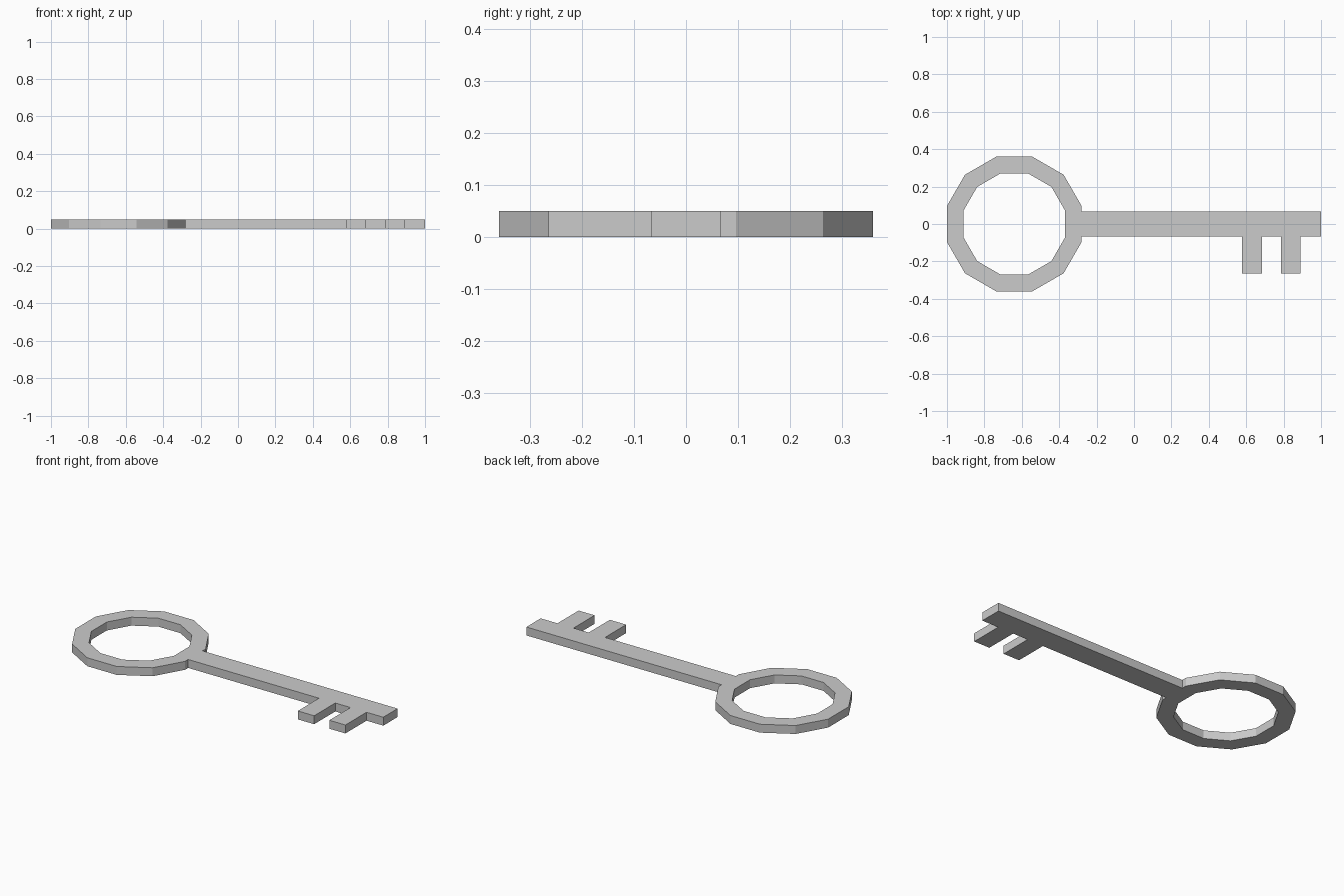
import bpy, bmesh
from math import cos, sin, radians

if "Cube" in bpy.data.objects:
    bpy.data.objects.remove(bpy.data.objects["Cube"])

THICK = 0.05
CX = -0.64            # bow centre
HALF = 0.067          # half width of the shaft
TOOTH_Y = -0.265


def bow_ring(apothem, sides=12):
    """Twelve-sided outline with a flat side facing the shaft."""
    r = apothem / cos(radians(180 / sides))
    angles = [radians((k + 0.5) * 360 / sides) for k in range(sides)]
    return [(CX + r * cos(a), r * sin(a)) for a in angles]


def add_loop(bm, points):
    verts = [bm.verts.new((x, y, 0)) for x, y in points]
    return [bm.edges.new((v, verts[(i + 1) % len(verts)])) for i, v in enumerate(verts)]


# Outer outline: bow, then along the shaft with its two teeth
outline = bow_ring(0.36)
outline.append((CX + 0.36, -HALF))
for x0, x1 in ((0.578, 0.685), (0.785, 0.89)):
    outline += [(x0, -HALF), (x0, TOOTH_Y), (x1, TOOTH_Y), (x1, -HALF)]
outline += [(1.0, -HALF), (1.0, HALF), (CX + 0.36, HALF)]

# Fill between outline and bow hole, then extrude to thickness
bm = bmesh.new()
edges = add_loop(bm, outline) + add_loop(bm, bow_ring(0.271))
bmesh.ops.triangle_fill(bm, edges=edges, use_beauty=True, normal=(0, 0, 1))
ext = bmesh.ops.extrude_face_region(bm, geom=bm.faces[:], use_keep_orig=True)
top = [g for g in ext["geom"] if isinstance(g, bmesh.types.BMVert)]
bmesh.ops.translate(bm, verts=top, vec=(0, 0, THICK))
bmesh.ops.recalc_face_normals(bm, faces=bm.faces[:])

mesh = bpy.data.meshes.new("key")
bm.to_mesh(mesh)
bm.free()
key = bpy.data.objects.new("key", mesh)
bpy.context.collection.objects.link(key)
